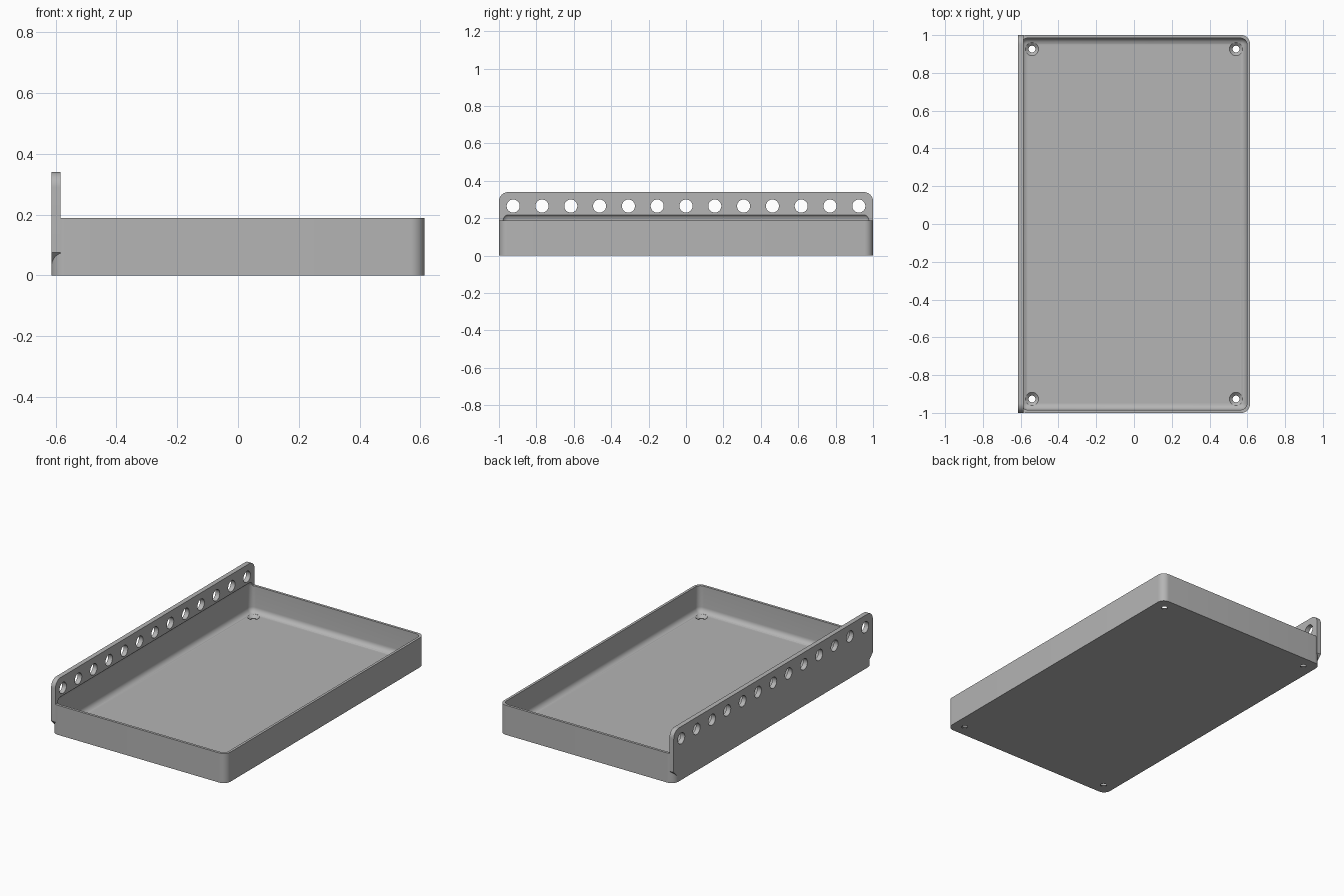
import bpy
import bmesh
from mathutils import Matrix, Vector

if "Cube" in bpy.data.objects:
    bpy.data.objects.remove(bpy.data.objects["Cube"], do_unlink=True)

HALF_X, HALF_Y, RIM, TOP = 0.614, 1.0, 0.188, 0.34
WALL, FLOOR, CORNER, PLATE = 0.016, 0.02, 0.046, 0.03

grey = bpy.data.materials.new("plain grey")
grey.use_nodes = True
colour = (0.46, 0.46, 0.46, 1)
grey.diffuse_color = colour
grey.node_tree.nodes["Principled BSDF"].inputs["Base Color"].default_value = colour


def finish(bm, name):
    bmesh.ops.recalc_face_normals(bm, faces=bm.faces)
    mesh = bpy.data.meshes.new(name)
    bm.to_mesh(mesh)
    bm.free()
    mesh.materials.append(grey)
    obj = bpy.data.objects.new(name, mesh)
    bpy.context.collection.objects.link(obj)
    return obj


def box(name, low, high, rounds):
    """Box whose edges are bevelled by (test, radius, segments) rules."""
    bm = bmesh.new()
    bmesh.ops.create_cube(bm, size=1)
    low, high = Vector(low), Vector(high)
    for v in bm.verts:
        v.co = (low + high) / 2 + v.co * (high - low)
    for test, radius, segments in rounds:
        edges = [e for e in bm.edges if test(e.verts[0].co, e.verts[1].co)]
        bmesh.ops.bevel(bm, geom=edges, offset=radius, segments=segments,
                        profile=0.5, affect='EDGES')
    return finish(bm, name)


def add_cone(bm, centre, r1, r2, depth, turn=Matrix()):
    bmesh.ops.create_cone(bm, cap_ends=True, segments=32, radius1=r1, radius2=r2,
                          depth=depth, matrix=Matrix.Translation(centre) @ turn)


def combine(target, other, operation):
    mod = target.modifiers.new(operation.lower(), 'BOOLEAN')
    mod.operation, mod.object, mod.solver = operation, other, 'EXACT'
    other.hide_render = True
    bpy.context.view_layer.objects.active = target
    bpy.ops.object.modifier_apply(modifier=mod.name)
    bpy.data.objects.remove(other, do_unlink=True)


# Tray block with rounded upright corners
tray = box("tray", (-HALF_X, -HALF_Y, 0), (HALF_X, HALF_Y, RIM),
           [(lambda a, b: abs(a.z - b.z) > 0.1, CORNER, 10)])

# Mounting plate: rounded upper corners, slanted lower corners
low = 0.03
middle = (low + TOP) / 2
along_x = lambda a, b: abs(a.x - b.x) > 0.02 and abs(a.y - b.y) < 0.01
plate = box("mounting_plate", (-HALF_X, -HALF_Y, low), (-HALF_X + PLATE, HALF_Y, TOP),
            [(lambda a, b: along_x(a, b) and a.z > middle, 0.05, 10),
             (lambda a, b: along_x(a, b) and a.z < middle, CORNER, 1)])
combine(tray, plate, 'UNION')

# Hollow with every edge rounded, which also undercuts the plate
hollow = box("hollow", (-HALF_X + WALL, -HALF_Y + WALL, FLOOR),
             (HALF_X - WALL, HALF_Y - WALL, 0.224),
             [(lambda a, b: True, 0.034, 8)])
combine(tray, hollow, 'DIFFERENCE')

# Row of thirteen holes through the plate
bm = bmesh.new()
for i in range(13):
    add_cone(bm, (-HALF_X + PLATE / 2, (i - 6) * 0.154, 0.265), 0.035, 0.035, 0.1,
             Matrix.Rotation(1.5707963, 4, 'Y'))
combine(tray, finish(bm, "plate_holes"), 'DIFFERENCE')

# Countersunk screw holes in the floor corners
for name, r1, r2, z, depth in (("screw_holes", 0.018, 0.018, 0, 0.1),
                               ("countersinks", 0.017, 0.037, 0.0125, 0.019),
                               ("head_clearance", 0.037, 0.037, 0.037, 0.03)):
    bm = bmesh.new()
    for x in (-0.54, 0.54):
        for y in (-0.926, 0.926):
            add_cone(bm, (x, y, z), r1, r2, depth)
    combine(tray, finish(bm, name), 'DIFFERENCE')

bpy.ops.object.select_all(action='DESELECT')
tray.select_set(True)
bpy.context.view_layer.objects.active = tray
bpy.ops.object.shade_smooth_by_angle(angle=0.52)
